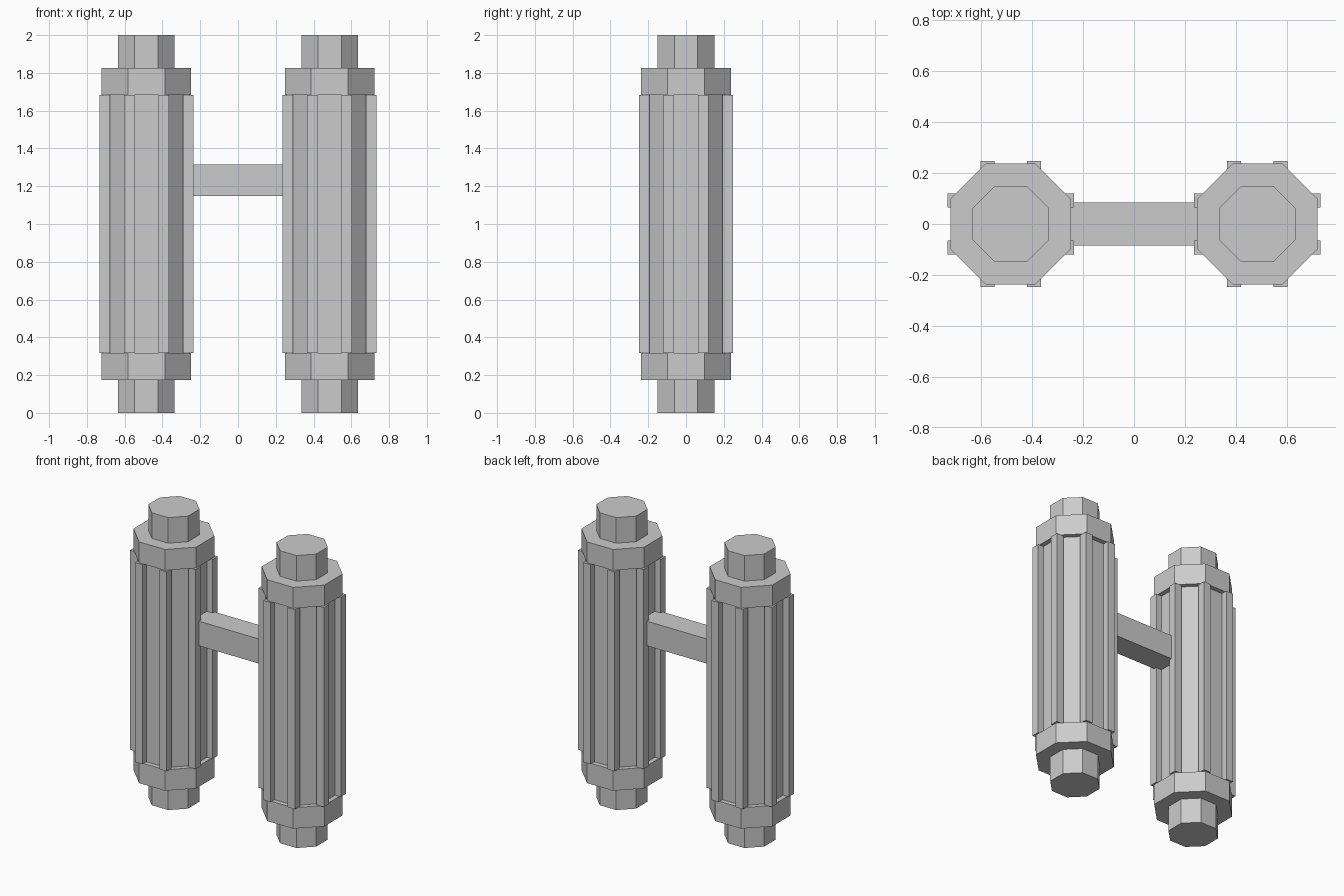
import bpy, bmesh, math
from mathutils import Matrix, Vector

if "Cube" in bpy.data.objects:
    bpy.data.objects.remove(bpy.data.objects["Cube"])

grey = bpy.data.materials.new("light_grey")
grey.diffuse_color = (0.6, 0.6, 0.6, 1)
grey.use_nodes = True
grey.node_tree.nodes["Principled BSDF"].inputs["Base Color"].default_value = grey.diffuse_color


def finish(name, bm):
    bmesh.ops.recalc_face_normals(bm, faces=bm.faces)
    mesh = bpy.data.meshes.new(name)
    bm.to_mesh(mesh)
    bm.free()
    mesh.materials.append(grey)
    obj = bpy.data.objects.new(name, mesh)
    bpy.context.collection.objects.link(obj)
    return obj


def octagon(name, x, apothem, z0, z1):
    """Upright octagonal prism with flats facing the axes."""
    r = apothem / math.cos(math.pi / 8)
    bm = bmesh.new()
    ring = [bm.verts.new((x + r * math.cos((i + 0.5) * math.pi / 4),
                          r * math.sin((i + 0.5) * math.pi / 4), z0)) for i in range(8)]
    face = bm.faces.new(ring)
    top = bmesh.ops.extrude_face_region(bm, geom=[face])["geom"]
    bmesh.ops.translate(bm, vec=(0, 0, z1 - z0),
                        verts=[g for g in top if isinstance(g, bmesh.types.BMVert)])
    return finish(name, bm)


def add_box(bm, centre, size):
    bmesh.ops.create_cube(bm, size=1, matrix=Matrix.Translation(Vector(centre))
                          @ Matrix.Diagonal((*size, 1)))


Z_CAP, Z_BODY, TOP = 0.175, 0.318, 2.0

for side, x in (("left", -0.485), ("right", 0.485)):
    # core and end pieces
    octagon(side + "_core", x, 0.205, Z_BODY, TOP - Z_BODY)
    octagon(side + "_lower_collar", x, 0.237, Z_CAP, Z_BODY)
    octagon(side + "_upper_collar", x, 0.237, TOP - Z_BODY, TOP - Z_CAP)
    octagon(side + "_lower_stub", x, 0.15, 0, Z_CAP)
    octagon(side + "_upper_stub", x, 0.15, TOP - Z_CAP, TOP)

    # eight square ribs, one on each corner of the core
    bm = bmesh.new()
    for i in range(8):
        a = (i + 0.5) * math.pi / 4
        add_box(bm, (x + 0.239 * math.cos(a), 0.239 * math.sin(a), TOP / 2),
                (0.055, 0.055, TOP - 2 * Z_BODY))
    finish(side + "_ribs", bm)

# bar joining the two columns
bm = bmesh.new()
add_box(bm, (0, 0, 1.232), (0.58, 0.168, 0.168))
finish("cross_bar", bm)
